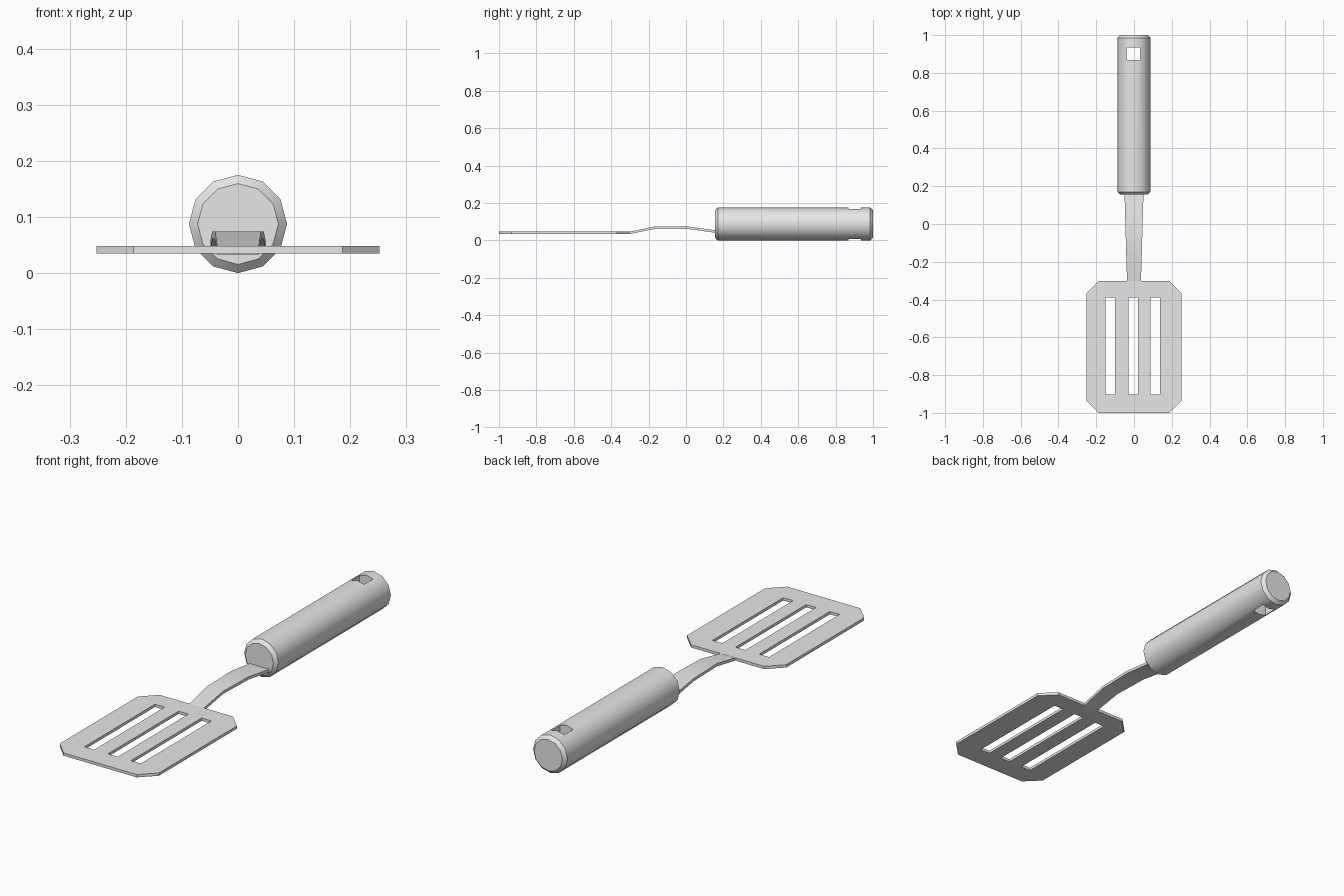
import bpy, bmesh, math
from mathutils import Matrix

if "Cube" in bpy.data.objects:
    bpy.data.objects.remove(bpy.data.objects["Cube"], do_unlink=True)

grey = bpy.data.materials.new("plain grey")
grey.use_nodes = True
color = (0.8, 0.8, 0.8, 1)
grey.diffuse_color = color
grey.node_tree.nodes["Principled BSDF"].inputs["Base Color"].default_value = color


def finish(name, bm):
    bmesh.ops.recalc_face_normals(bm, faces=bm.faces)
    mesh = bpy.data.meshes.new(name)
    bm.to_mesh(mesh)
    bm.free()
    mesh.materials.append(grey)
    ob = bpy.data.objects.new(name, mesh)
    bpy.context.collection.objects.link(ob)
    return ob


def select(ob):
    bpy.ops.object.select_all(action='DESELECT')
    ob.select_set(True)
    bpy.context.view_layer.objects.active = ob


def smooth(ob, degrees=35):
    select(ob)
    bpy.ops.object.shade_smooth_by_angle(angle=math.radians(degrees))


def cut_box(ob, center, size):
    """Cut a rectangular opening through a part."""
    bm = bmesh.new()
    bmesh.ops.create_cube(bm, size=1, matrix=Matrix.Translation(center) @ Matrix.Diagonal((*size, 1)))
    cutter = finish("cutter", bm)
    cutter.hide_render = True
    mod = ob.modifiers.new("opening", 'BOOLEAN')
    mod.operation = 'DIFFERENCE'
    mod.solver = 'EXACT'
    mod.object = cutter
    select(ob)
    bpy.ops.object.modifier_apply(modifier=mod.name)
    bpy.data.objects.remove(cutter, do_unlink=True)


def loft(name, rings):
    """Skin a closed solid through matching rings of points."""
    bm = bmesh.new()
    loops = [[bm.verts.new(p) for p in ring] for ring in rings]
    for a, b in zip(loops, loops[1:]):
        for i in range(len(a)):
            j = (i + 1) % len(a)
            bm.faces.new((a[i], a[j], b[j], b[i]))
    bm.faces.new(loops[0])
    bm.faces.new(loops[-1])
    return finish(name, bm)


# Twelve-sided handle with bevelled ends and a hanging hole
R, SIDES = 0.0875, 12
angles = [2 * math.pi * i / SIDES for i in range(SIDES)]
handle = loft("handle", [
    [(r * math.sin(a), y, R + r * math.cos(a)) for a in angles]
    for y, r in ((0.155, 0.072), (0.17, R), (0.985, R), (1.0, 0.072))])
cut_box(handle, (-0.002, 0.902, R), (0.068, 0.066, 0.4))
smooth(handle)

# Blade with chamfered corners and three slots
W, C, BACK = 0.252, 0.066, -0.302
half = [(W - C, -1), (W, -1 + C), (W, BACK - C), (W - C, BACK)]
outline = half + [(-x, y) for x, y in reversed(half)]
blade = loft("blade", [[(x, y, z) for x, y in outline] for z in (0.035, 0.048)])
for x in (-0.125, -0.005, 0.112):
    cut_box(blade, (x, -0.645, 0.04), (0.05, 0.513, 0.2))
smooth(blade)

# Bent, tapering neck: y, top height, half width
stations = [(-0.32, 0.046, 0.037), (-0.295, 0.048, 0.037), (-0.167, 0.074, 0.041),
            (0.01, 0.074, 0.046), (0.155, 0.054, 0.05), (0.2, 0.05, 0.05)]
T = 0.013
neck = loft("neck", [[(-w, y, z - T), (w, y, z - T), (w, y, z), (-w, y, z)]
                     for y, z, w in stations])
smooth(neck)
